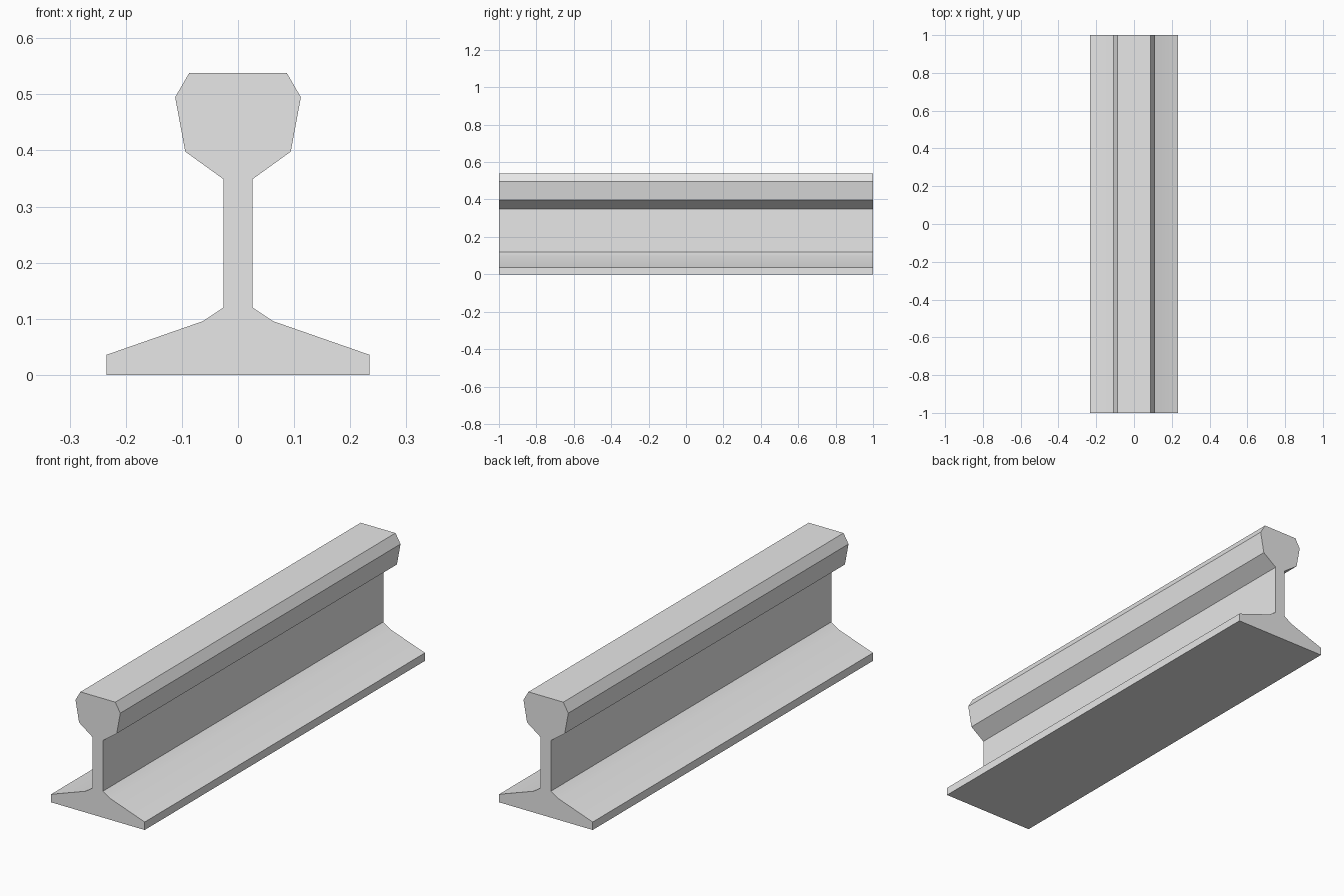
import bpy
import bmesh
import math

cube = bpy.data.objects.get("Cube")
if cube:
    bpy.data.objects.remove(cube, do_unlink=True)

# Steel material
steel = bpy.data.materials.new("steel_grey")
steel.use_nodes = True
colour = (0.8, 0.8, 0.8, 1.0)
steel.diffuse_color = colour
steel.node_tree.nodes["Principled BSDF"].inputs["Base Color"].default_value = colour

# Half cross-section from foot to head (x, z)
LENGTH = 2.0
half = [
    (0.234, 0.0), (0.234, 0.036),       # foot edge
    (0.062, 0.096), (0.026, 0.12),      # foot slope and fillet
    (0.026, 0.349), (0.094, 0.398),     # web and head underside
    (0.112, 0.495), (0.087, 0.538),     # head side and chamfer
]
profile = half + [(-x, z) for x, z in reversed(half)]

# Extrude the mirrored section along the rail
bm = bmesh.new()
section = bm.faces.new([bm.verts.new((x, -LENGTH / 2, z)) for x, z in profile])
result = bmesh.ops.extrude_face_region(bm, geom=[section], use_keep_orig=True)
far_verts = [g for g in result["geom"] if isinstance(g, bmesh.types.BMVert)]
bmesh.ops.translate(bm, verts=far_verts, vec=(0, LENGTH, 0))
bmesh.ops.recalc_face_normals(bm, faces=bm.faces)

mesh = bpy.data.meshes.new("rail")
bm.to_mesh(mesh)
bm.free()
mesh.materials.append(steel)
rail = bpy.data.objects.new("rail", mesh)
bpy.context.collection.objects.link(rail)

# Soft fillets on the foot, crisp edges elsewhere
bpy.ops.object.select_all(action="DESELECT")
rail.select_set(True)
bpy.context.view_layer.objects.active = rail
bpy.ops.object.shade_smooth_by_angle(angle=math.radians(30))
